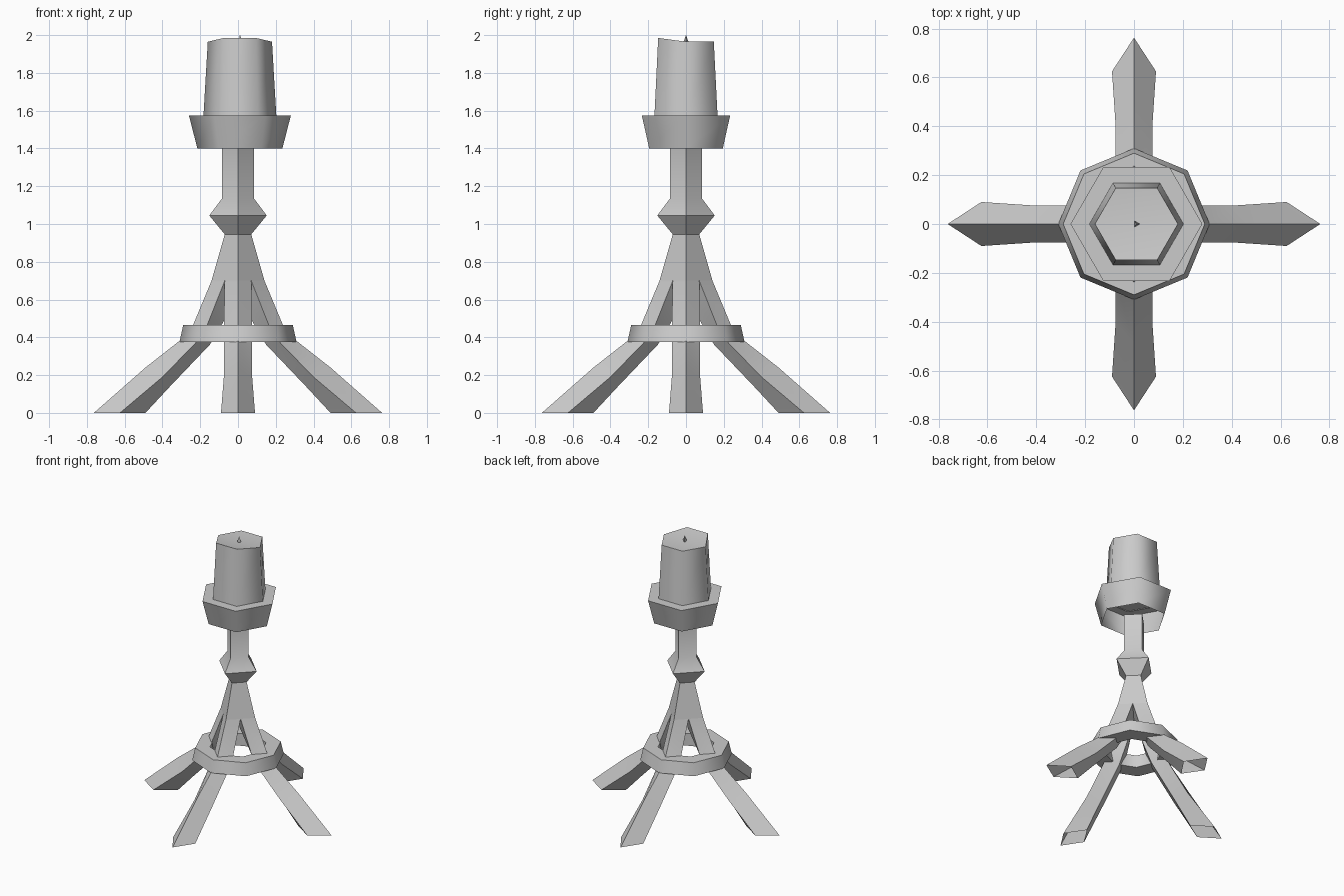
import bpy, bmesh, math
from mathutils import Matrix, Vector

cube = bpy.data.objects.get("Cube")
if cube:
    bpy.data.objects.remove(cube, do_unlink=True)

grey = bpy.data.materials.new("light_grey")
grey.use_nodes = True
grey.diffuse_color = (0.6, 0.6, 0.6, 1)
grey.node_tree.nodes["Principled BSDF"].inputs["Base Color"].default_value = (0.6, 0.6, 0.6, 1)


def finish(name, bm, angle):
    """Turn a bmesh into a shaded object."""
    bmesh.ops.recalc_face_normals(bm, faces=bm.faces)
    mesh = bpy.data.meshes.new(name)
    bm.to_mesh(mesh)
    bm.free()
    mesh.materials.append(grey)
    obj = bpy.data.objects.new(name, mesh)
    bpy.context.collection.objects.link(obj)
    bpy.ops.object.select_all(action='DESELECT')
    obj.select_set(True)
    bpy.context.view_layer.objects.active = obj
    bpy.ops.object.shade_smooth_by_angle(angle=math.radians(angle))
    return obj


def bridge(bm, a, b):
    n = len(a)
    return [bm.faces.new((a[i], a[(i + 1) % n], b[(i + 1) % n], b[i])) for i in range(n)]


def lathe(name, profile, sides, x=0, angle=30, bottom=False, top=False, loop=False):
    """Sweep (radius, height) points around z, first corner on +x."""
    bm = bmesh.new()
    rings = []
    for r, z in profile:
        turns = [math.tau * i / sides for i in range(sides)]
        rings.append([bm.verts.new((x + r * math.cos(t), r * math.sin(t), z)) for t in turns])
    for a, b in zip(rings, rings[1:] + (rings[:1] if loop else [])):
        bridge(bm, a, b)
    if bottom:
        bm.faces.new(rings[0])
    if top:
        bm.faces.new(rings[-1])
    return finish(name, bm, angle)


# Square stem with knob, set cornerwise
lathe("stem", [(0.14, 0.70), (0.07, 0.945), (0.152, 1.045), (0.085, 1.135), (0.085, 1.41)], 4, top=True)

# Octagonal brace ring around the legs
lathe("brace_ring", [(0.19, 0.375), (0.31, 0.375), (0.29, 0.465), (0.19, 0.465)], 8, angle=50, loop=True)

# Hexagonal cup, open underneath with a flat lid
lathe("cup", [(0.225, 1.40), (0.27, 1.575)], 6, x=0.01, angle=65, top=True)

# Candle with an uneven, slightly sunken top
bm = bmesh.new()
low, high = [], []
for i in range(6):
    t = math.tau * i / 6
    d = Vector((math.cos(t), math.sin(t), 0))
    low.append(bm.verts.new(d * 0.193 + Vector((0.01, 0, 1.57))))
    high.append(bm.verts.new(d * 0.17 + Vector((0.01, 0, 1.985 if d.y < -0.1 else 1.965))))
bridge(bm, low, high)
centre = bm.verts.new((0.01, 0, 1.957))
for i in range(6):
    bm.faces.new((high[i], high[(i + 1) % 6], centre))
finish("candle", bm, 65)

# Wick
lathe("wick", [(0.008, 1.955), (0.014, 1.967), (0.001, 2.0)], 3, x=0.01, top=True)

# Four curved legs of diamond section: (outer, side, inner) as (reach, height), half width
sections = [
    ((0.14, 0.70), (0.07, 0.70), (0.0, 0.62), 0.07),
    ((0.24, 0.46), (0.165, 0.46), (0.09, 0.46), 0.075),
    ((0.305, 0.385), (0.225, 0.37), (0.15, 0.36), 0.075),
    ((0.49, 0.24), (0.40, 0.19), (0.36, 0.14), 0.075),
    ((0.763, 0.0), (0.625, 0.0), (0.49, 0.0), 0.09),
]
for k, name in enumerate(("left_leg", "back_leg", "right_leg", "front_leg")):
    bm = bmesh.new()
    loops = []
    for outer, side, inner, w in sections:
        points = [(outer[0], 0, outer[1]), (side[0], w, side[1]),
                  (inner[0], 0, inner[1]), (side[0], -w, side[1])]
        loops.append([bm.verts.new(p) for p in points])
    for a, b in zip(loops, loops[1:]):
        bridge(bm, a, b)
    bmesh.ops.rotate(bm, verts=bm.verts, matrix=Matrix.Rotation(k * math.pi / 2, 3, 'Z'))
    finish(name, bm, 40)
